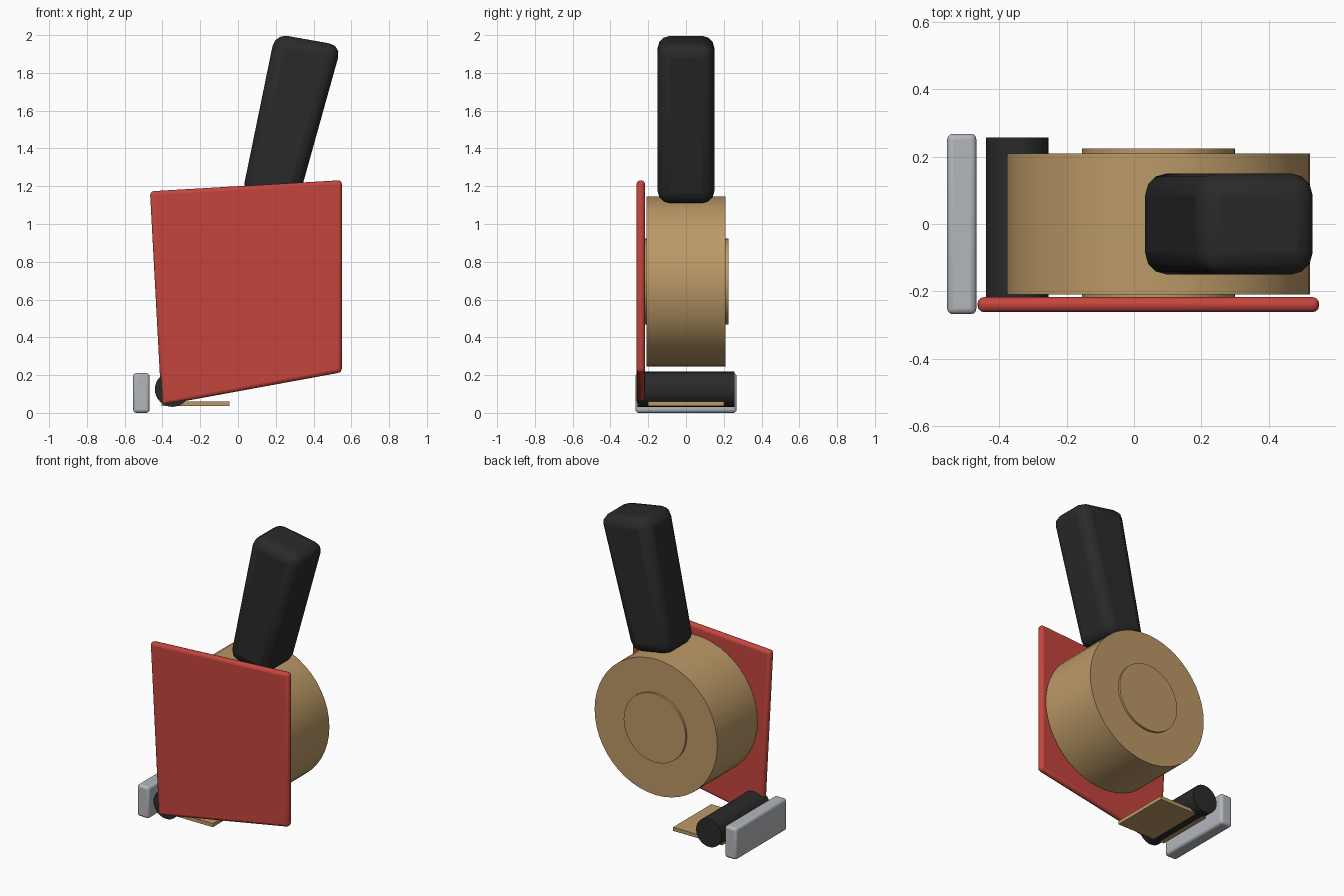
import bpy, math

if "Cube" in bpy.data.objects:
    bpy.data.objects.remove(bpy.data.objects["Cube"])

def material(name, rgb):
    m = bpy.data.materials.new(name)
    m.diffuse_color = (*rgb, 1)
    m.use_nodes = True
    m.node_tree.nodes["Principled BSDF"].inputs["Base Color"].default_value = m.diffuse_color
    return m

RED = material("red", (0.56, 0.06, 0.047))
TAN = material("tan", (0.50, 0.32, 0.135))
BLACK = material("black", (0.023, 0.023, 0.023))
GREY = material("steel grey", (0.45, 0.47, 0.50))

def finish(ob, name, mat):
    ob.name = name
    ob.data.materials.clear()
    ob.data.materials.append(mat)
    bpy.ops.object.select_all(action='DESELECT')
    bpy.context.view_layer.objects.active = ob
    ob.select_set(True)
    bpy.ops.object.shade_smooth_by_angle(angle=math.radians(35))
    return ob

def cylinder(name, x, z, r, half_y, mat, sides=48):
    bpy.ops.mesh.primitive_cylinder_add(vertices=sides, radius=r, depth=2 * half_y,
                                        location=(x, 0, z), rotation=(math.pi / 2, 0, 0))
    return finish(bpy.context.object, name, mat)

def slab(name, profile, y0, y1, mat, bevel=0, segments=2):
    """Extrude an x-z profile (anticlockwise seen from the front) along y."""
    n = len(profile)
    verts = [(x, y, z) for y in (y0, y1) for x, z in profile]
    faces = [list(range(n)), list(range(2 * n - 1, n - 1, -1))]
    faces += [[i, i + n, (i + 1) % n + n, (i + 1) % n] for i in range(n)]
    me = bpy.data.meshes.new(name)
    me.from_pydata(verts, [], faces)
    ob = bpy.data.objects.new(name, me)
    bpy.context.collection.objects.link(ob)
    finish(ob, name, mat)
    if bevel:
        b = ob.modifiers.new("Bevel", 'BEVEL')
        b.width, b.segments, b.limit_method = bevel, segments, 'NONE'
        # keep the bevel ahead of the smoothing modifier, if there is one
        ob.modifiers.move(len(ob.modifiers) - 1, 0)
        ob.data.polygons.foreach_set("use_smooth", [True] * len(me.polygons))
    return ob

def rect(x0, x1, z0, z1):
    return [(x0, z0), (x1, z0), (x1, z1), (x0, z1)]

# side plate
slab("side_plate", [(-0.405, 0.04), (0.55, 0.215), (0.55, 1.232), (-0.466, 1.173)],
     -0.262, -0.217, RED, 0.02, 3)

# tape roll and its core
cylinder("tape_roll", 0.073, 0.695, 0.45, 0.21, TAN)
cylinder("roll_core", 0.073, 0.695, 0.227, 0.224, TAN)

# grip handle, wider at the top
slab("handle", [(0.02, 1.148), (0.312, 1.10), (0.548, 1.945), (0.196, 2.007)],
     -0.15, 0.15, BLACK, 0.065, 3)

# pressure roller, cutting blade and loose tape end
cylinder("roller", -0.347, 0.125, 0.093, 0.257, BLACK, 32)
slab("blade", rect(-0.555, -0.468, 0.0, 0.21), -0.268, 0.268, GREY, 0.017, 3)
slab("tape_end", rect(-0.405, -0.045, 0.036, 0.06), -0.2, 0.2, TAN)
